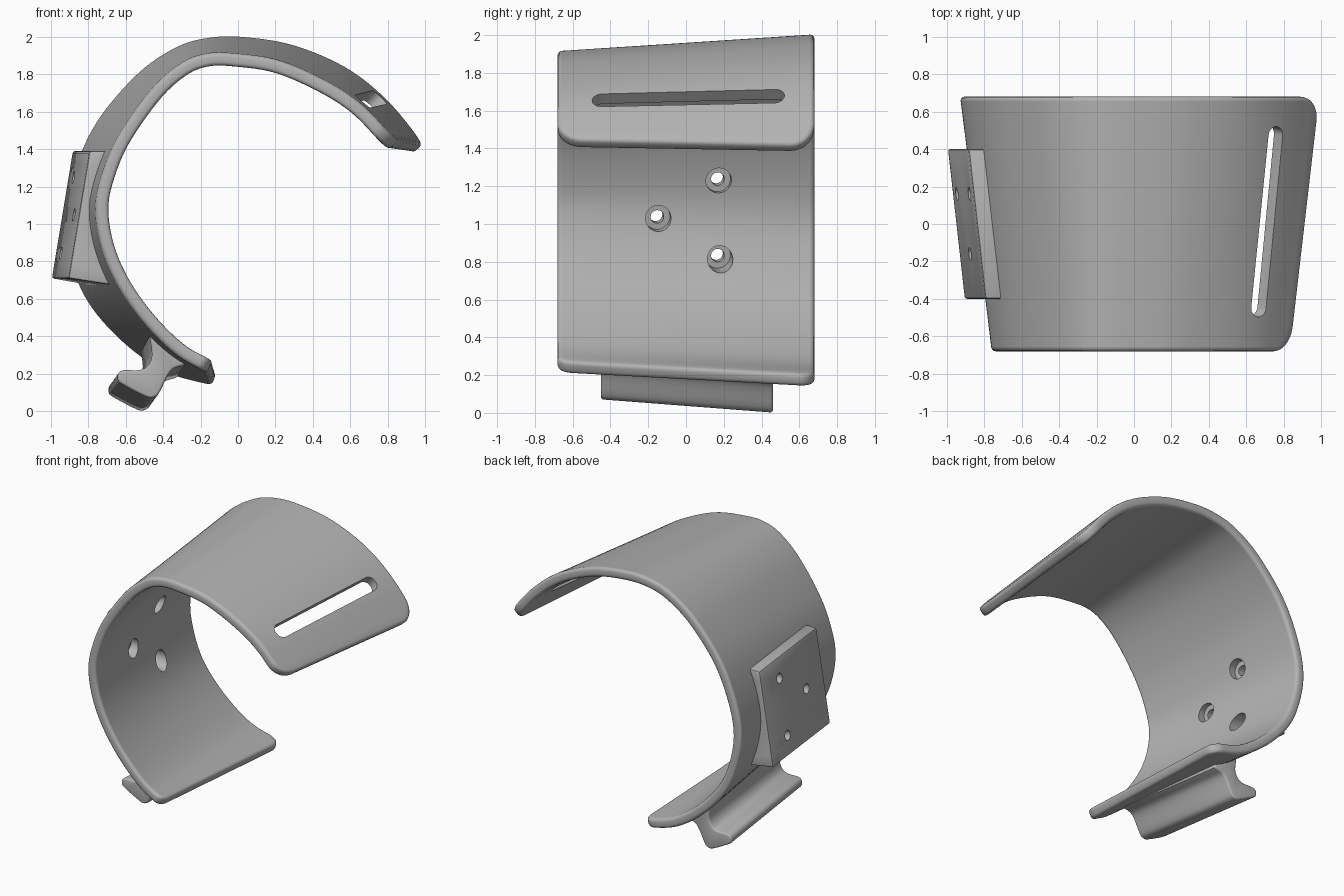
import bpy, bmesh, math
from mathutils import Vector

if "Cube" in bpy.data.objects:
    bpy.data.objects.remove(bpy.data.objects["Cube"])

grey = bpy.data.materials.new("plain_grey")
grey.use_nodes = True
grey.diffuse_color = (0.45, 0.45, 0.45, 1)
grey.node_tree.nodes["Principled BSDF"].inputs["Base Color"].default_value = (0.45, 0.45, 0.45, 1)

HALF, WALL = 0.68, 0.07      # half depth of the cuff, wall thickness

# Cuff profiles in x, z: inner line of the front rim, outer line of the back rim
FRONT = [(0.79, 1.40), (0.62, 1.58), (0.44, 1.70), (0.2, 1.805), (-0.02, 1.84), (-0.16, 1.84),
         (-0.28, 1.79), (-0.42, 1.66), (-0.58, 1.43), (-0.66, 1.24), (-0.69, 1.08), (-0.66, 0.89),
         (-0.58, 0.705), (-0.45, 0.52), (-0.29, 0.36), (-0.136, 0.27)]
BACK = [(1.0, 1.42), (0.8, 1.66), (0.58, 1.835), (0.3, 1.955), (0.03, 2.0), (-0.16, 1.995),
        (-0.33, 1.945), (-0.53, 1.81), (-0.74, 1.57), (-0.86, 1.33), (-0.925, 1.08), (-0.91, 0.86),
        (-0.82, 0.61), (-0.64, 0.39), (-0.4, 0.215), (-0.136, 0.135)]


def spline(points, s):
    """Point and unit normal on a smooth curve through the points."""
    pts = [Vector(p) for p in points]
    pts = [2 * pts[0] - pts[1]] + pts + [2 * pts[-1] - pts[-2]]
    i = max(0, min(int(s), len(points) - 2))
    t = s - i
    a, b, c, d = pts[i:i + 4]
    k1, k2, k3 = c - a, 2 * a - 5 * b + 4 * c - d, 3 * b - a - 3 * c + d
    pos = (2 * b + k1 * t + k2 * t * t + k3 * t ** 3) / 2
    tan = (k1 + 2 * k2 * t + 3 * k3 * t * t).normalized()
    return pos, Vector((tan.y, -tan.x))


def shell_point(s, y, depth):
    """Point in the cuff wall; depth runs from inner (0) to outer (WALL)."""
    f, nf = spline(FRONT, s)
    b, nb = spline(BACK, s)
    p = (f + nf * depth).lerp(b - nb * (WALL - depth), (y + HALF) / (2 * HALF))
    return Vector((p.x, y, p.y))


def finish(name, bm):
    bmesh.ops.recalc_face_normals(bm, faces=bm.faces)
    mesh = bpy.data.meshes.new(name)
    bm.to_mesh(mesh)
    bm.free()
    obj = bpy.data.objects.new(name, mesh)
    bpy.context.collection.objects.link(obj)
    mesh.materials.append(grey)
    return obj


def apply_mod(obj, kind, **settings):
    mod = obj.modifiers.new(kind.lower(), kind)
    for key, value in settings.items():
        setattr(mod, key, value)
    bpy.context.view_layer.objects.active = obj
    bpy.ops.object.modifier_apply(modifier=mod.name)


def smooth(obj, angle=35):
    bpy.ops.object.select_all(action='DESELECT')
    obj.select_set(True)
    bpy.context.view_layer.objects.active = obj
    bpy.ops.object.shade_smooth_by_angle(angle=math.radians(angle))


def loft(name, rings):
    """Closed solid through rings of equal point count."""
    bm = bmesh.new()
    loops = [[bm.verts.new(p) for p in ring] for ring in rings]
    n = len(loops[0])
    for a, b in zip(loops, loops[1:]):
        for i in range(n):
            bm.faces.new((a[i], a[(i + 1) % n], b[(i + 1) % n], b[i]))
    bm.faces.new(loops[0])
    bm.faces.new(loops[-1])
    return finish(name, bm)


def capsule_cutter(name, a, b, axis, radius, start, stop):
    """Prism along axis with a round or slot-shaped section from a to b."""
    axis = axis.normalized()
    along = b - a if (b - a).length > 0 else Vector((0, 1, 0))
    u = (along - axis * along.dot(axis)).normalized()
    w = axis.cross(u)
    ring = []
    for k in range(32):
        ang = math.radians(-90) + 2 * math.pi * (k + 0.5) / 32
        centre = b if k < 16 else a
        ring.append(centre + (u * math.cos(ang) + w * math.sin(ang)) * radius)
    obj = loft(name, [[p + axis * h for p in ring] for h in (start, stop)])
    obj.hide_render = True
    return obj


# Cuff: layers through the wall, inset at both skins to round the rim
def notch(d, r):
    return r - math.sqrt(max(0, r * r - (r - d) ** 2)) if d < r else 0


def cuff_layer(bm, depth, inset):
    r_tip, r_foot = 0.13 - inset, 0.08 - inset
    width = 2 * (HALF - inset)
    side = [r_tip * (1 - math.cos(math.radians(a))) for a in range(0, 91, 10)]
    ds = side + [r_tip + (width - 2 * r_tip) * k / 6 for k in range(1, 6)] + [width - d for d in reversed(side)]
    grid = []
    for d in ds:
        near = min(d, width - d)
        s0 = (inset + notch(near, r_tip)) / 0.27
        s1 = len(FRONT) - 1 - (inset + notch(near, r_foot)) / 0.25
        grid.append([bm.verts.new(shell_point(s0 + (s1 - s0) * i / 100, d - width / 2, depth))
                     for i in range(101)])
    return grid


def border(g):
    return g[0] + [row[-1] for row in g[1:-1]] + g[-1][::-1] + [row[0] for row in g[-2:0:-1]]


bm = bmesh.new()
R = 0.022
layers = []
for a in (0, 30, 60, 90):
    layers.append((R * (1 - math.cos(math.radians(a))), R * (1 - math.sin(math.radians(a)))))
layers += [(WALL - depth, inset) for depth, inset in reversed(layers)]
grids = [cuff_layer(bm, *layer) for layer in layers]
for g in (grids[0], grids[-1]):
    for r0, r1 in zip(g, g[1:]):
        for i in range(len(r0) - 1):
            bm.faces.new((r0[i], r0[i + 1], r1[i + 1], r1[i]))
for g0, g1 in zip(grids, grids[1:]):
    a, b = border(g0), border(g1)
    for i in range(len(a)):
        j = (i + 1) % len(a)
        bm.faces.new((a[i], a[j], b[j], b[i]))
cuff = finish("cuff", bm)


# Mounting pad: flat tilted face outside, inner side buried in the wall
def pad_x(y, z):
    return -0.838 - 0.1125 * y - (1.39 - z) * 0.165


def wall_x(y, z):
    samples = [shell_point(7 + k * 0.02, y, WALL / 2) for k in range(350)]
    return min(samples, key=lambda p: abs(p.z - z)).x


rings = []
for k in range(10):
    z_out, z_in = 0.71 + 0.68 * k / 9, 0.67 + 0.72 * k / 9
    rings.append([(pad_x(-0.4, z_out), -0.4, z_out), (wall_x(-0.4, z_in), -0.4, z_in),
                  (wall_x(0.4, z_in), 0.4, z_in), (pad_x(0.4, z_out), 0.4, z_out)])
pad = loft("mounting_pad", rings)
apply_mod(pad, 'BEVEL', width=0.012, segments=2, limit_method='ANGLE', angle_limit=math.radians(40))

# Counterbored screw holes through pad and cuff
cutters = []
inward = Vector((1, 0.11, -0.165))
for y, z in ((0.16, 1.25), (-0.16, 1.05), (0.16, 0.845)):
    p = Vector((pad_x(y, z), y, z))
    cutters.append(capsule_cutter("screw_cutter", p, p, inward, 0.035, -0.1, 0.4))
    cutters.append(capsule_cutter("bore_cutter", p, p, inward, 0.068, 0.07, 0.4))
# Strap slot near the tip
slot = capsule_cutter("slot_cutter", Vector((0.635, -0.44, 1.62)), Vector((0.75, 0.47, 1.67)),
                      Vector((0.66, -0.1, 0.75)), 0.052, -0.2, 0.2)
for target, tools in ((cuff, cutters + [slot]), (pad, cutters)):
    for tool in tools:
        apply_mod(target, 'BOOLEAN', object=tool, operation='DIFFERENCE', solver='EXACT')
for tool in cutters + [slot]:
    bpy.data.objects.remove(tool)
smooth(cuff)
smooth(pad)

# Strap hook under the cuff: T-shaped section running front to back
HOOK = [(-0.48, 0.46), (-0.465, 0.36), (-0.46, 0.29), (-0.485, 0.24), (-0.53, 0.22), (-0.61, 0.22),
        (-0.64, 0.2), (-0.64, 0.165), (-0.61, 0.14), (-0.49, 0.078), (-0.45, 0.075), (-0.42, 0.1),
        (-0.375, 0.19), (-0.34, 0.23), (-0.28, 0.25), (-0.28, 0.29)]
section = [spline(HOOK, k / 3)[0] for k in range(3 * (len(HOOK) - 1) + 1)] + [Vector((-0.36, 0.36))]
hook = loft("strap_hook", [[(p.x - 0.05 * t, -0.45 + 0.91 * t, p.y - 0.07 * t) for p in section]
                           for t in (0, 1)])
apply_mod(hook, 'BEVEL', width=0.015, segments=3, limit_method='ANGLE', angle_limit=math.radians(65))
smooth(hook, 40)
